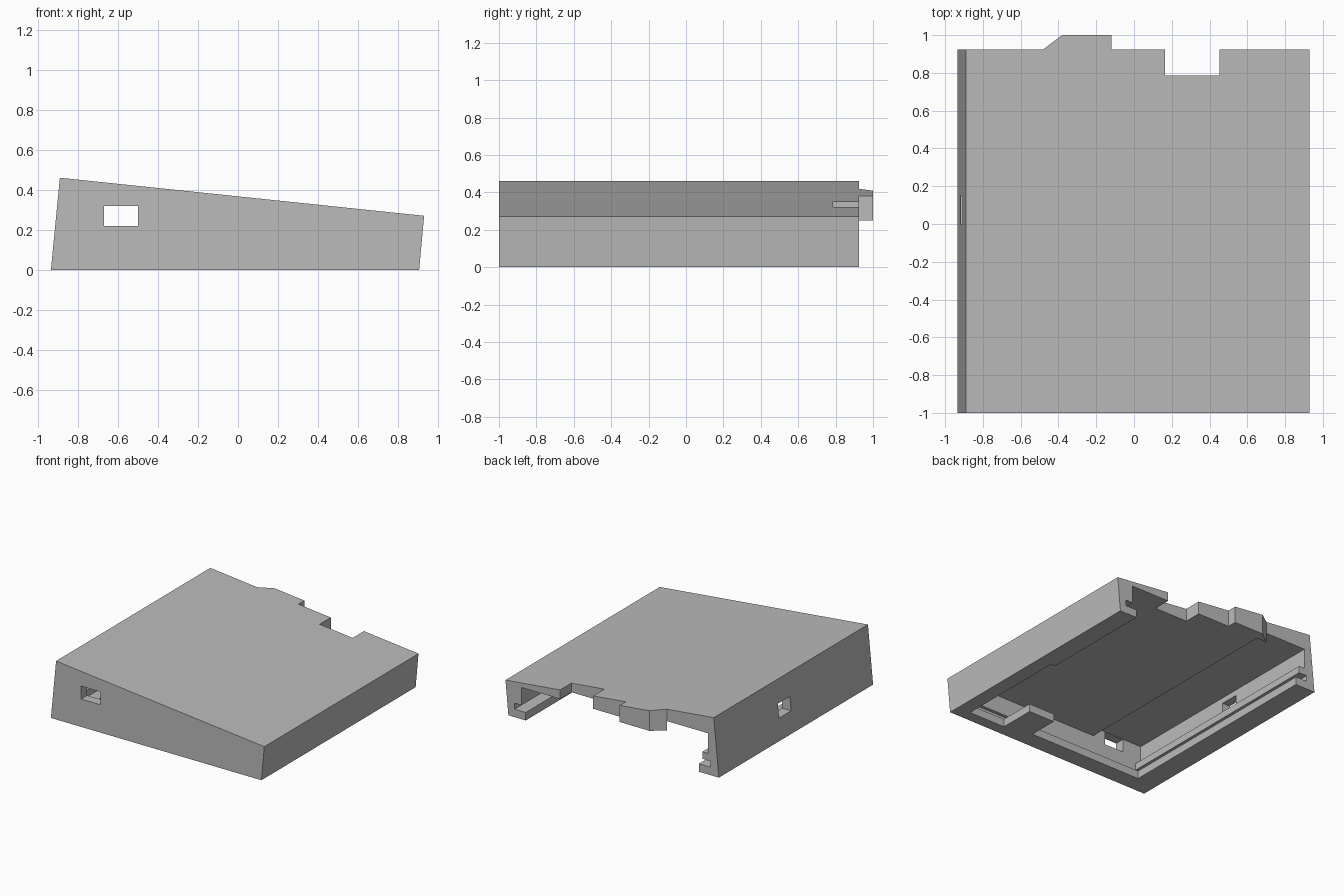
import bpy, bmesh

old = bpy.data.objects.get("Cube")
if old:
    bpy.data.objects.remove(old, do_unlink=True)

GREY = (0.5, 0.5, 0.5, 1)
grey = bpy.data.materials.new("plain grey")
grey.use_nodes = True
grey.diffuse_color = GREY
grey.node_tree.nodes["Principled BSDF"].inputs["Base Color"].default_value = GREY

BACK = 0.925    # rear edge of the shell
OUT = 1.2       # cutters run out past the rear


def slope(x):
    """Height of the slanted top at x."""
    return 0.462 - (x + 0.89) * 0.19 / 1.82


def solid(name, lower, upper):
    """Closed solid between two matching outlines."""
    bm = bmesh.new()
    a = [bm.verts.new(p) for p in lower]
    b = [bm.verts.new(p) for p in upper]
    bm.faces.new(a)
    bm.faces.new(b)
    for i in range(len(a)):
        j = (i + 1) % len(a)
        bm.faces.new((a[i], a[j], b[j], b[i]))
    bmesh.ops.recalc_face_normals(bm, faces=bm.faces)
    mesh = bpy.data.meshes.new(name)
    bm.to_mesh(mesh)
    bm.free()
    mesh.materials.append(grey)
    ob = bpy.data.objects.new(name, mesh)
    bpy.context.collection.objects.link(ob)
    return ob


def plan(name, outline, z0, z1):
    """Prism from a plan outline, with flat ends."""
    return solid(name, [(x, y, z0) for x, y in outline],
                 [(x, y, z1) for x, y in outline])


def box(name, x0, x1, y0, y1, z0, z1):
    return plan(name, [(x0, y0), (x1, y0), (x1, y1), (x0, y1)], z0, z1)


def cut(target, cutter):
    cutter.hide_render = True
    mod = target.modifiers.new("cut", 'BOOLEAN')
    mod.operation = 'DIFFERENCE'
    mod.solver = 'EXACT'
    mod.object = cutter
    bpy.context.view_layer.objects.active = target
    bpy.ops.object.modifier_apply(modifier=mod.name)
    bpy.data.objects.remove(cutter, do_unlink=True)


# Wedge-shaped shell, extruded front to back
side = [(-0.935, 0), (0.905, 0), (0.93, 0.272), (-0.89, 0.462)]
shell = solid("shell", [(x, -1, z) for x, z in side],
              [(x, BACK, z) for x, z in side])

# Opening in the underside, leaving a lip with a wide tongue at the front
opening = [(-0.76, OUT), (-0.76, -0.86), (0.24, -0.86), (0.24, -0.62),
           (0.47, -0.62), (0.47, -0.91), (0.79, -0.91), (0.79, 0),
           (0.753, 0), (0.753, OUT)]
cut(shell, plan("lip_opening", opening, -0.1, 0.09))

# Groove for a sliding base plate, then the stepped cavity above it
cut(shell, box("plate_groove", -0.86, 0.85, -0.95, OUT, 0.063, 0.11))
cut(shell, box("lower_cavity", -0.79, 0.79, -0.925, OUT, 0.09, 0.2))
cut(shell, box("upper_cavity", -0.84, 0.79, -0.925, OUT, 0.165, 0.25))
cut(shell, box("raised_ceiling", -0.84, -0.39, -0.925, OUT, 0.22, 0.325))

# Rear notch and the two wall ports
cut(shell, box("rear_notch", 0.163, 0.453, 0.785, OUT, 0.15, 0.6))
cut(shell, box("front_port", -0.67, -0.5, -1.1, -0.9, 0.22, 0.322))
cut(shell, box("side_port", -1.1, -0.8, 0, 0.15, 0.17, 0.28))

# Rear tab with one chamfered corner, following the slanted top
tab = [(-0.48, BACK), (-0.12, BACK), (-0.12, 1), (-0.38, 1)]
solid("rear_tab", [(x, y, 0.25) for x, y in tab],
      [(x, y, slope(x)) for x, y in tab])
